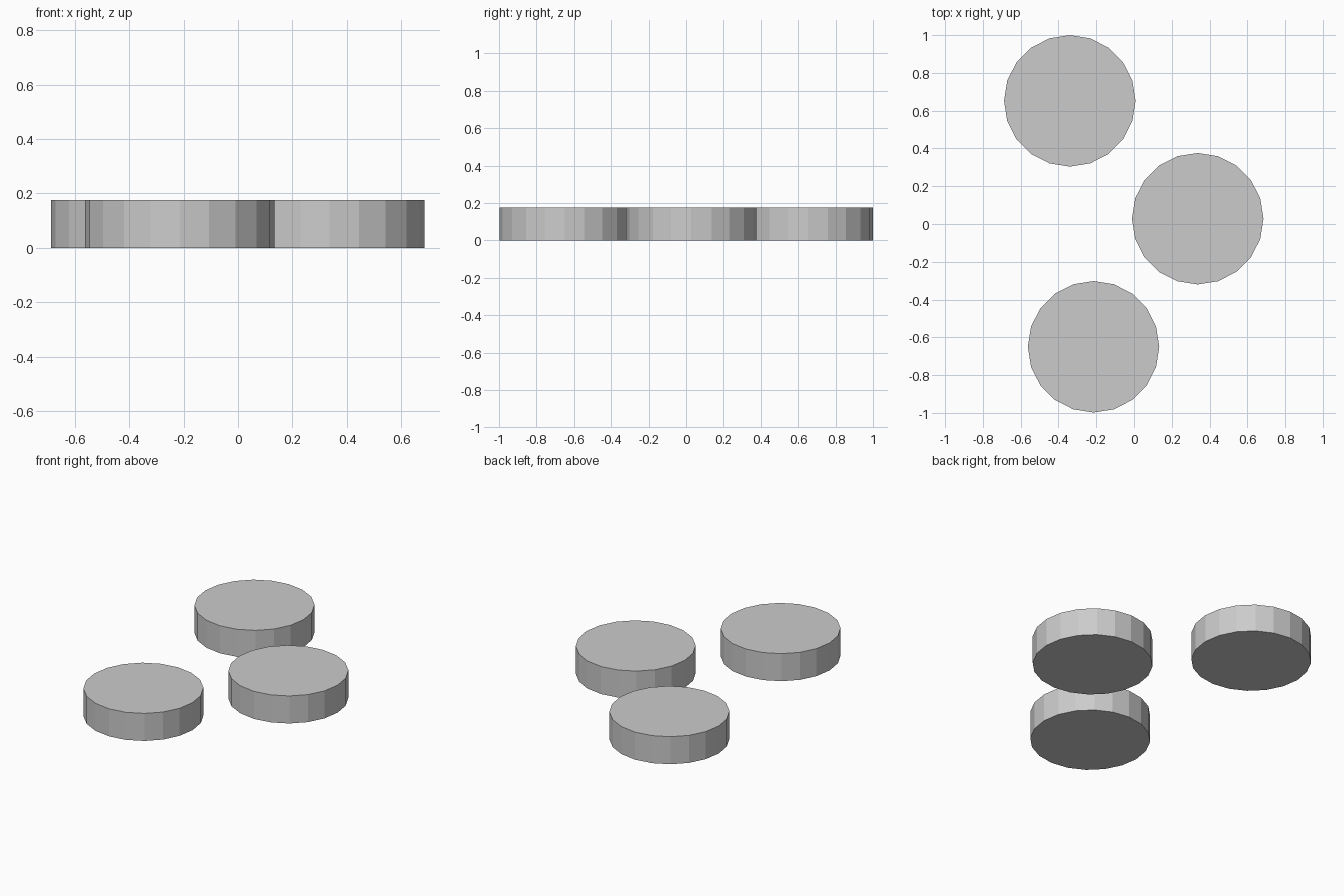
import bpy

if "Cube" in bpy.data.objects:
    bpy.data.objects.remove(bpy.data.objects["Cube"])

RADIUS = 0.348
HEIGHT = 0.176
SIDES = 20


def disc(name, x, y):
    # Flat-shaded low-poly puck standing on the ground
    bpy.ops.mesh.primitive_cylinder_add(
        vertices=SIDES, radius=RADIUS, depth=HEIGHT,
        location=(x, y, HEIGHT / 2))
    bpy.context.object.name = name


# Three equal discs, scattered on the ground
disc("back_disc", -0.340, 0.652)
disc("middle_disc", 0.337, 0.028)
disc("front_disc", -0.214, -0.650)
